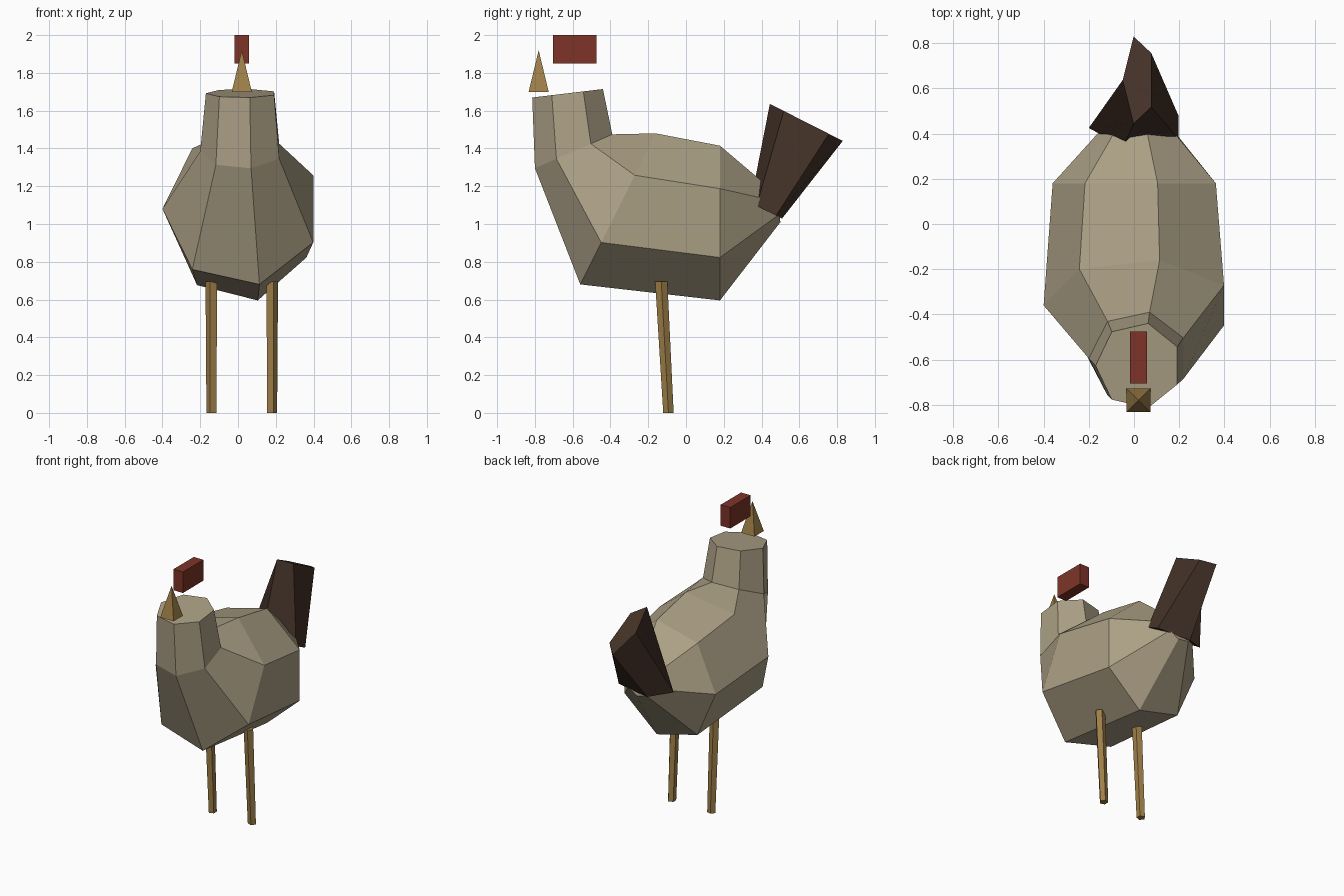
import bpy, bmesh, math

if "Cube" in bpy.data.objects:
    bpy.data.objects.remove(bpy.data.objects["Cube"])

CX = 0.02  # centre line of the bird


def material(name, rgb):
    m = bpy.data.materials.new(name)
    m.diffuse_color = (*rgb, 1)
    m.use_nodes = True
    m.node_tree.nodes["Principled BSDF"].inputs["Base Color"].default_value = m.diffuse_color
    return m


feather = material("beige_feather", (0.41, 0.35, 0.235))
tail_brown = material("dark_brown", (0.056, 0.031, 0.02))
horn = material("ochre_horn", (0.34, 0.21, 0.065))
red = material("comb_red", (0.205, 0.034, 0.021))


def loft(name, sides, rings, mat, flip=1):
    """Skin capped n-sided rings: (x, y, z, x radius, y and z of the other radius)."""
    bm = bmesh.new()
    loops = []
    for x, y, z, rx, vy, vz in rings:
        loop = []
        for i in range(sides):
            a = math.pi + i * math.tau / sides
            c, s = math.cos(a), math.sin(a)
            loop.append(bm.verts.new((x + flip * rx * c, y + vy * s, z + vz * s)))
        loops.append(loop)
    for a, b in zip(loops, loops[1:]):
        for i in range(sides):
            j = (i + 1) % sides
            bm.faces.new((a[i], a[j], b[j], b[i]))
    bm.faces.new(loops[0])
    bm.faces.new(loops[-1])
    finish(name, bm, mat)


def finish(name, bm, mat):
    bmesh.ops.recalc_face_normals(bm, faces=bm.faces)
    me = bpy.data.meshes.new(name)
    bm.to_mesh(me)
    bm.free()
    me.materials.append(mat)
    bpy.context.collection.objects.link(bpy.data.objects.new(name, me))


# Body and neck: one seven-sided skin from head to rump
loft("body", 7, [
    (CX, -0.627, 1.692, 0.19, 0.192, 0.023),
    (CX, -0.595, 1.385, 0.22, 0.21, 0.092),
    (CX, -0.36, 1.08, 0.42, 0.205, 0.41),
    (CX, 0.18, 1.005, 0.38, 0.0, 0.42),
    (CX, 0.49, 1.085, 0.10, -0.01, 0.077),
], feather)

# Tail: flat wide root turning into a deep narrow tip
loft("tail", 5, [
    (CX, 0.425, 1.07, 0.22, 0.088, -0.043),
    (CX, 0.637, 1.538, 0.07, 0.203, -0.103),
], tail_brown)

# Legs: slim five-sided posts, mirrored
for side, label in ((-1, "left"), (1, "right")):
    x = CX + side * 0.158
    loft(label + "_leg", 5, [
        (x, -0.093, 0.0, 0.029, 0.029, 0.0),
        (x, -0.131, 0.695, 0.034, 0.034, 0.0),
    ], horn, flip=-side)

# Beak: upright square pyramid
bm = bmesh.new()
h = 0.053
base = [bm.verts.new((CX + sx * h, -0.78 + sy * h, 1.70))
        for sx, sy in ((-1, -1), (1, -1), (1, 1), (-1, 1))]
tip = bm.verts.new((CX, -0.78, 1.92))
bm.faces.new(base)
for i in range(4):
    bm.faces.new((base[i], base[(i + 1) % 4], tip))
finish("beak", bm, horn)

# Comb: floating block above the head
bm = bmesh.new()
bmesh.ops.create_cube(bm, size=1)
bmesh.ops.scale(bm, vec=(0.075, 0.23, 0.15), verts=bm.verts)
bmesh.ops.translate(bm, vec=(CX, -0.59, 1.925), verts=bm.verts)
finish("comb", bm, red)
